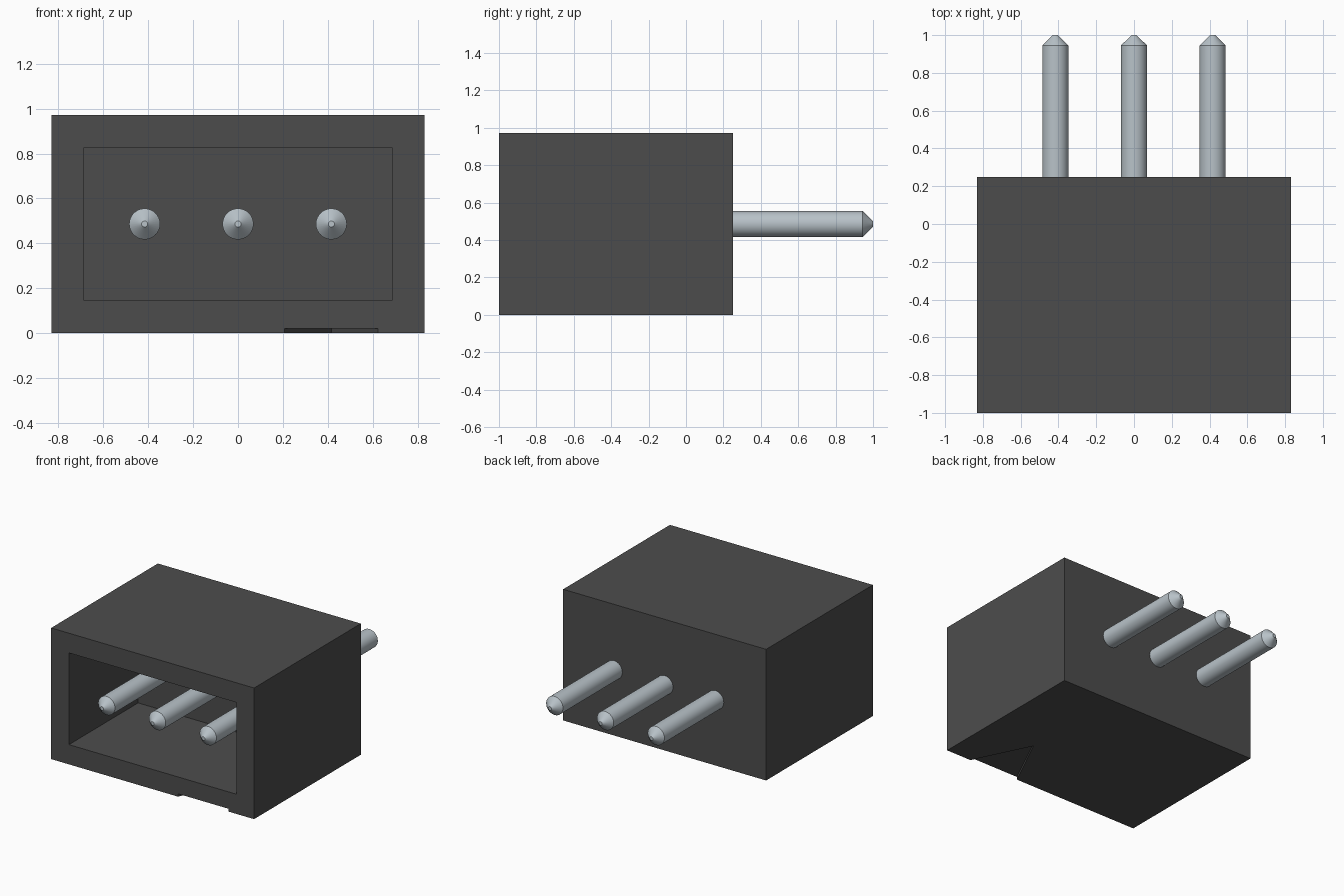
import bpy
import bmesh
from math import radians

if "Cube" in bpy.data.objects:
    bpy.data.objects.remove(bpy.data.objects["Cube"], do_unlink=True)

WIDTH, HEIGHT = 1.664, 0.972
FRONT, BACK = -1.0, 0.25
WALL, CAVITY_DEPTH = 0.146, 0.81
PITCH = 0.416


def make_material(name, rgb):
    mat = bpy.data.materials.new(name)
    mat.use_nodes = True
    colour = (*rgb, 1.0)
    mat.diffuse_color = colour
    mat.node_tree.nodes["Principled BSDF"].inputs["Base Color"].default_value = colour
    return mat


def make_object(name, bm, mat):
    bmesh.ops.recalc_face_normals(bm, faces=bm.faces[:])
    mesh = bpy.data.meshes.new(name)
    bm.to_mesh(mesh)
    bm.free()
    mesh.materials.append(mat)
    obj = bpy.data.objects.new(name, mesh)
    bpy.context.collection.objects.link(obj)
    return obj


def activate(obj):
    bpy.ops.object.select_all(action="DESELECT")
    obj.select_set(True)
    bpy.context.view_layer.objects.active = obj


def prism(bm, outline, direction):
    """Extrude a closed outline along a direction, keeping both caps."""
    base = bm.faces.new([bm.verts.new(p) for p in outline])
    geom = bmesh.ops.extrude_face_region(bm, geom=[base], use_keep_orig=True)["geom"]
    bmesh.ops.translate(bm, verts=[g for g in geom if isinstance(g, bmesh.types.BMVert)],
                        vec=direction)


dark_plastic = make_material("dark grey plastic", (0.073, 0.073, 0.073))
metal = make_material("pale steel", (0.48, 0.54, 0.58))

# Housing: open-fronted box with an inset cavity
bm = bmesh.new()
w = WIDTH / 2
prism(bm, [(-w, FRONT, 0), (w, FRONT, 0), (w, FRONT, HEIGHT), (-w, FRONT, HEIGHT)],
      (0, BACK - FRONT, 0))
bmesh.ops.recalc_face_normals(bm, faces=bm.faces[:])
opening = min(bm.faces, key=lambda f: f.calc_center_median().y)
bmesh.ops.inset_region(bm, faces=[opening], thickness=WALL,
                       use_boundary=True, use_even_offset=True)
geom = bmesh.ops.extrude_face_region(bm, geom=[opening])["geom"]
bmesh.ops.translate(bm, verts=[g for g in geom if isinstance(g, bmesh.types.BMVert)],
                    vec=(0, CAVITY_DEPTH, 0))
if opening.is_valid:
    bmesh.ops.delete(bm, geom=[opening], context="FACES_ONLY")
housing = make_object("housing", bm, dark_plastic)

# First-pin marker: shallow triangular notch under the front edge
bm = bmesh.new()
left, right = PITCH / 2, PITCH * 1.5
outline = [(left, FRONT - 0.1), (right, FRONT - 0.1), (right, FRONT),
           (PITCH, -0.575), (left, FRONT)]
prism(bm, [(x, y, -0.1) for x, y in outline], (0, 0, 0.121))
cutter = make_object("notch_cutter", bm, dark_plastic)
cutter.hide_render = True
cut = housing.modifiers.new("notch", "BOOLEAN")
cut.operation = "DIFFERENCE"
cut.solver = "EXACT"
cut.object = cutter
activate(housing)
bpy.ops.object.modifier_apply(modifier=cut.name)
bpy.data.objects.remove(cutter, do_unlink=True)

# Pins: round rods with blunt tapered tips at both ends
PROFILE = [(0.0135, -1), (0.069, -0.945), (0.069, 0.945), (0.0135, 1)]
SIDES = 32
for name, x in (("right_pin", -PITCH), ("middle_pin", 0), ("left_pin", PITCH)):
    bm = bmesh.new()
    verts = [bm.verts.new((r, y, 0)) for r, y in PROFILE]
    edges = [bm.edges.new(pair) for pair in zip(verts, verts[1:])]
    bmesh.ops.spin(bm, geom=verts + edges, cent=(0, 0, 0), axis=(0, 1, 0),
                   angle=radians(360), steps=SIDES)
    bmesh.ops.remove_doubles(bm, verts=bm.verts[:], dist=0.0005)
    bmesh.ops.holes_fill(bm, edges=bm.edges[:], sides=SIDES)
    pin = make_object(name, bm, metal)
    pin.location = (x, 0, HEIGHT / 2)
    activate(pin)
    bpy.ops.object.shade_smooth_by_angle(angle=radians(30))
